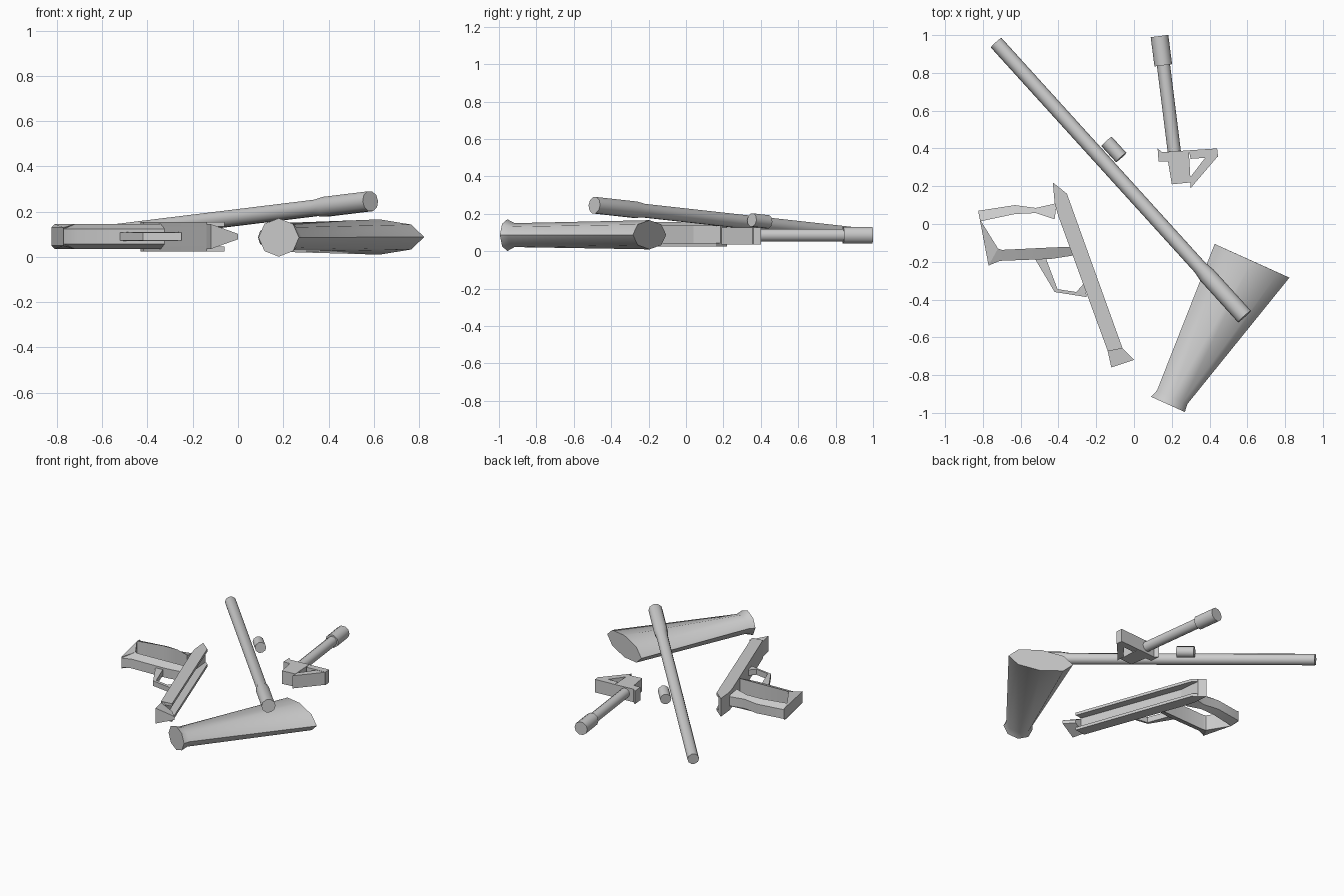
import bpy, bmesh, math
from mathutils import Vector

cube = bpy.data.objects.get("Cube")
if cube:
    bpy.data.objects.remove(cube, do_unlink=True)

grey = bpy.data.materials.new("plain_grey")
grey.use_nodes = True
grey.diffuse_color = (0.6, 0.6, 0.6, 1)
grey.node_tree.nodes["Principled BSDF"].inputs["Base Color"].default_value = (0.6, 0.6, 0.6, 1)


def finish(name, bm, angle):
    """Shade smooth below the given angle and link the object."""
    bmesh.ops.recalc_face_normals(bm, faces=bm.faces)
    for f in bm.faces:
        f.smooth = True
    for e in bm.edges:
        e.smooth = e.calc_face_angle(0) < math.radians(angle)
    mesh = bpy.data.meshes.new(name)
    bm.to_mesh(mesh)
    bm.free()
    mesh.materials.append(grey)
    obj = bpy.data.objects.new(name, mesh)
    bpy.context.collection.objects.link(obj)
    return obj


def loft(name, rings, angle):
    """Skin a list of equal rings of points and cap both ends."""
    bm = bmesh.new()
    loops = [[bm.verts.new(p) for p in ring] for ring in rings]
    n = len(loops[0])
    for a, b in zip(loops, loops[1:]):
        for i in range(n):
            j = (i + 1) % n
            bm.faces.new((a[i], a[j], b[j], b[i]))
    bm.faces.new(loops[0])
    bm.faces.new(loops[-1])
    return finish(name, bm, angle)


def tube(name, start, end, sections, sides=10, across=None):
    """Round or oval body; sections are (position, side radius, height radius)."""
    a, b = Vector(start), Vector(end)
    d = (b - a).normalized()
    u = Vector(across) if across else d.cross(Vector((0, 0, 1)))
    u.normalize()
    v = u.cross(d).normalized()
    rings = []
    for t, ru, rv in sections:
        c = a.lerp(b, t)
        rings.append([c + u * ru * math.cos(k * math.tau / sides)
                      + v * rv * math.sin(k * math.tau / sides) for k in range(sides)])
    return loft(name, rings, 50)


def prism(name, outline, low, high):
    """Flat plan outline raised between two heights."""
    return loft(name, [[(x, y, z) for x, y in outline] for z in (low, high)], 20)


def strip(name, outer, inner, h_out, h_in, mid=0.09):
    """Wall running between two plan lines, with its own height on each side."""
    rings = [[(*o, mid - h_out), (*o, mid + h_out), (*i, mid + h_in), (*i, mid - h_in)]
             for o, i in zip(outer, inner)]
    return loft(name, rings, 35)


# Long barrel, thicker at its raised end, and the small knob beside it
tube("barrel", (-0.73, 0.96, 0.085), (0.585, -0.49, 0.246),
     [(0, 0.038, 0.038), (0.82, 0.038, 0.038), (0.85, 0.046, 0.046), (1, 0.046, 0.046)])
tube("barrel_knob", (-0.145, 0.437, 0.157), (-0.068, 0.352, 0.167),
     [(0, 0.037, 0.037), (1, 0.037, 0.037)])

# Tapered eight-sided shoulder stock with a flared neck
tube("stock", (0.18, -0.955, 0.086), (0.625, -0.195, 0.088),
     [(0, 0.098, 0.085), (0.05, 0.088, 0.064), (1, 0.217, 0.078)],
     sides=8, across=(0.91, -0.41, 0))

# Thin tube with an end cap
tube("rod", (0.215, 0.37, 0.086), (0.155, 0.85, 0.086),
     [(0, 0.035, 0.035), (1, 0.035, 0.035)])
tube("rod_cap", (0.155, 0.84, 0.086), (0.135, 0.995, 0.086),
     [(0, 0.047, 0.047), (1, 0.047, 0.047)])

# Bracket at the foot of the rod: block, crossbar and sloping arm
prism("bracket_block", [(0.125, 0.40), (0.15, 0.38), (0.29, 0.39), (0.30, 0.22),
                        (0.20, 0.21), (0.18, 0.33), (0.13, 0.33)], 0.035, 0.128)
prism("bracket_crossbar", [(0.29, 0.39), (0.44, 0.40), (0.445, 0.355), (0.30, 0.345)],
      0.035, 0.128)
strip("bracket_arm", [(0.445, 0.36), (0.30, 0.19)], [(0.38, 0.355), (0.30, 0.25)],
      0.045, 0.045, 0.081)

# Frame channel: two side plates, a floor wall and a closed rear end
frame = [(-0.43, 0.22), (-0.355, 0.16), (-0.06, -0.66), (-0.14, -0.67),
         (-0.40, 0.04), (-0.42, 0.11)]
for side, low in (("upper", 0.135), ("lower", 0.025)):
    prism("frame_plate_" + side, frame, low, low + 0.02)
prism("frame_floor", [(-0.40, 0.04), (-0.37, 0.04), (-0.11, -0.67), (-0.14, -0.67)],
      0.03, 0.15)
prism("frame_rear", [(-0.43, 0.22), (-0.385, 0.185), (-0.37, 0.04), (-0.40, 0.04),
                     (-0.42, 0.11)], 0.03, 0.15)
# Broken front tip, narrowing to an edge
strip("frame_tip", [(-0.14, -0.67), (-0.12, -0.76)], [(-0.06, -0.66), (0.0, -0.72)],
      0.055, 0.012)

# Hollow grip: back strap, front strap and butt
strip("grip_back", [(-0.825, 0.07), (-0.63, 0.10), (-0.52, 0.085), (-0.41, 0.11)],
      [(-0.81, 0.015), (-0.63, 0.053), (-0.52, 0.058), (-0.42, 0.025)], 0.033, 0.055)
strip("grip_front", [(-0.77, -0.22), (-0.71, -0.195), (-0.44, -0.185), (-0.31, -0.165)],
      [(-0.72, -0.13), (-0.70, -0.137), (-0.45, -0.125), (-0.33, -0.12)], 0.033, 0.055)
strip("grip_butt", [(-0.825, 0.07), (-0.77, -0.22)], [(-0.81, 0.015), (-0.72, -0.13)],
      0.04, 0.055)

# Finger guard loop
strip("finger_guard", [(-0.53, -0.175), (-0.42, -0.36), (-0.25, -0.387), (-0.26, -0.33)],
      [(-0.465, -0.185), (-0.405, -0.345), (-0.305, -0.36), (-0.27, -0.32)], 0.018, 0.02)
